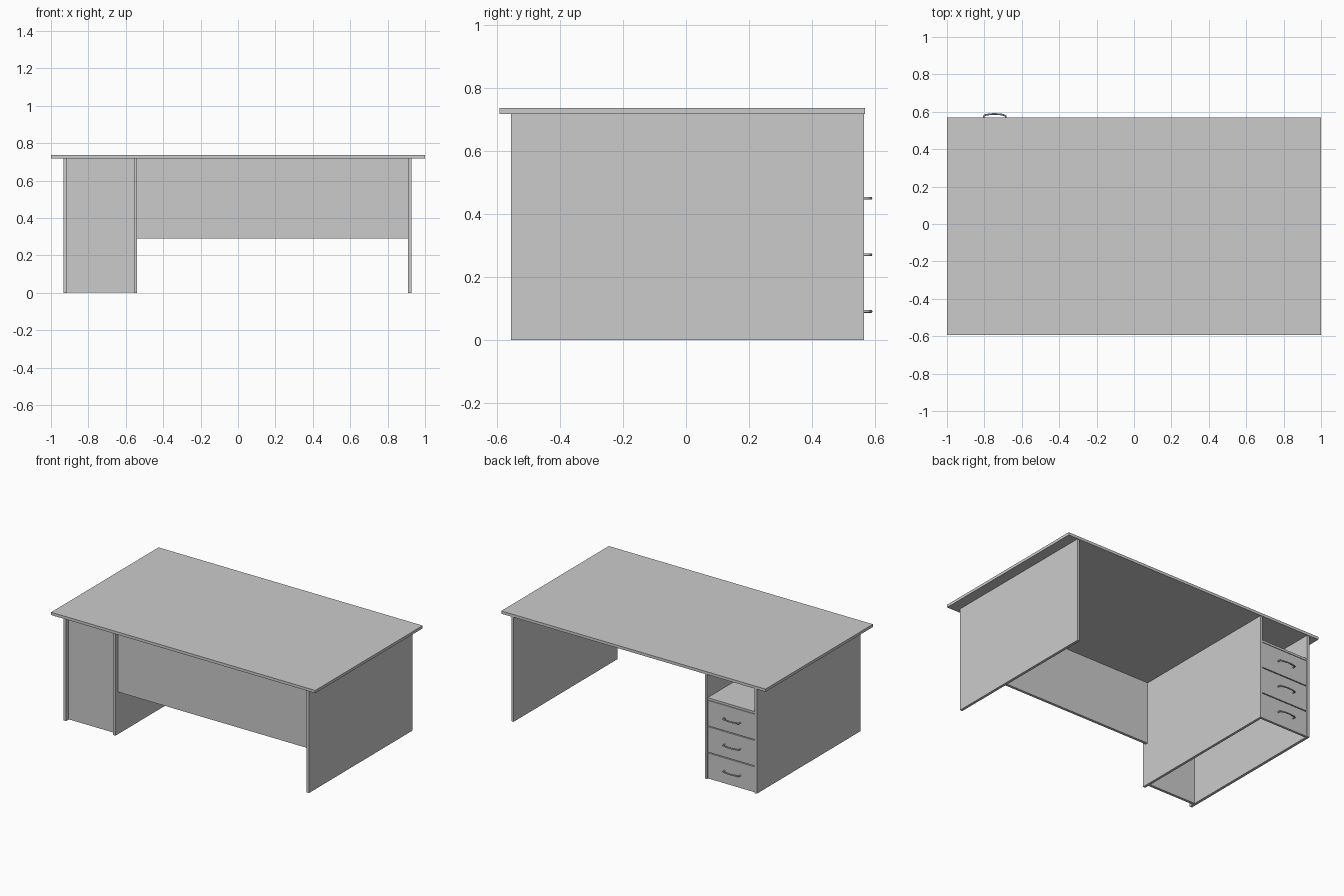
import bpy

if "Cube" in bpy.data.objects:
    bpy.data.objects.remove(bpy.data.objects["Cube"])


def box(name, x, y, z):
    """Add a box spanning the given (min, max) ranges."""
    bpy.ops.mesh.primitive_cube_add(
        size=1, location=[(a + b) / 2 for a, b in (x, y, z)])
    ob = bpy.context.object
    ob.name = name
    ob.scale = [b - a for a, b in (x, y, z)]
    bpy.ops.object.transform_apply(location=False, rotation=False, scale=True)
    return ob


TOP_Z = 0.717          # underside of the desktop
BACK, FRONT = 0.565, -0.556
SIDE = (FRONT, BACK)
INNER = (-0.913, -0.556)   # inside width of the drawer pedestal

# Desktop
box("desktop", (-1, 1), (-0.593, 0.569), (TOP_Z, 0.736))

# Upright panels
box("left_side_panel", (-0.932, -0.913), SIDE, (0, TOP_Z))
box("pedestal_inner_panel", (-0.556, -0.539), SIDE, (0, TOP_Z))
box("right_side_panel", (0.909, 0.927), SIDE, (0, TOP_Z))

# Front panels, slightly recessed
box("pedestal_front_panel", INNER, (-0.53, -0.512), (0.003, TOP_Z))
box("modesty_panel", (-0.539, 0.909), (-0.53, -0.512), (0.29, TOP_Z))

# Shelf above the drawers
box("pedestal_shelf", INNER, (-0.512, 0.56), (0.54, 0.555))


def handle(name, x, y, z):
    """Bowed bar handle swept along a short path."""
    cu = bpy.data.curves.new(name, 'CURVE')
    cu.dimensions = '3D'
    cu.bevel_depth = 0.0045
    cu.bevel_resolution = 2
    cu.use_fill_caps = True
    half = [(0.060, 0.0), (0.059, 0.017), (0.052, 0.022), (0.035, 0.0255), (0.018, 0.0275)]
    pts = [(-a, b) for a, b in half] + [(0, 0.028)] + half[::-1]
    sp = cu.splines.new('POLY')
    sp.points.add(len(pts) - 1)
    for p, (px, py) in zip(sp.points, pts):
        p.co = (px, py, 0, 1)
    ob = bpy.data.objects.new(name, cu)
    ob.location = (x, y, z)
    bpy.context.collection.objects.link(ob)


# Three drawer fronts with handles
for i in range(3):
    z0 = 0.003 + i * 0.18
    box(f"drawer_front_{i + 1}", (-0.911, -0.558), (0.544, 0.56), (z0, z0 + 0.174))
    handle(f"drawer_handle_{i + 1}", -0.745, 0.56, z0 + 0.087)
